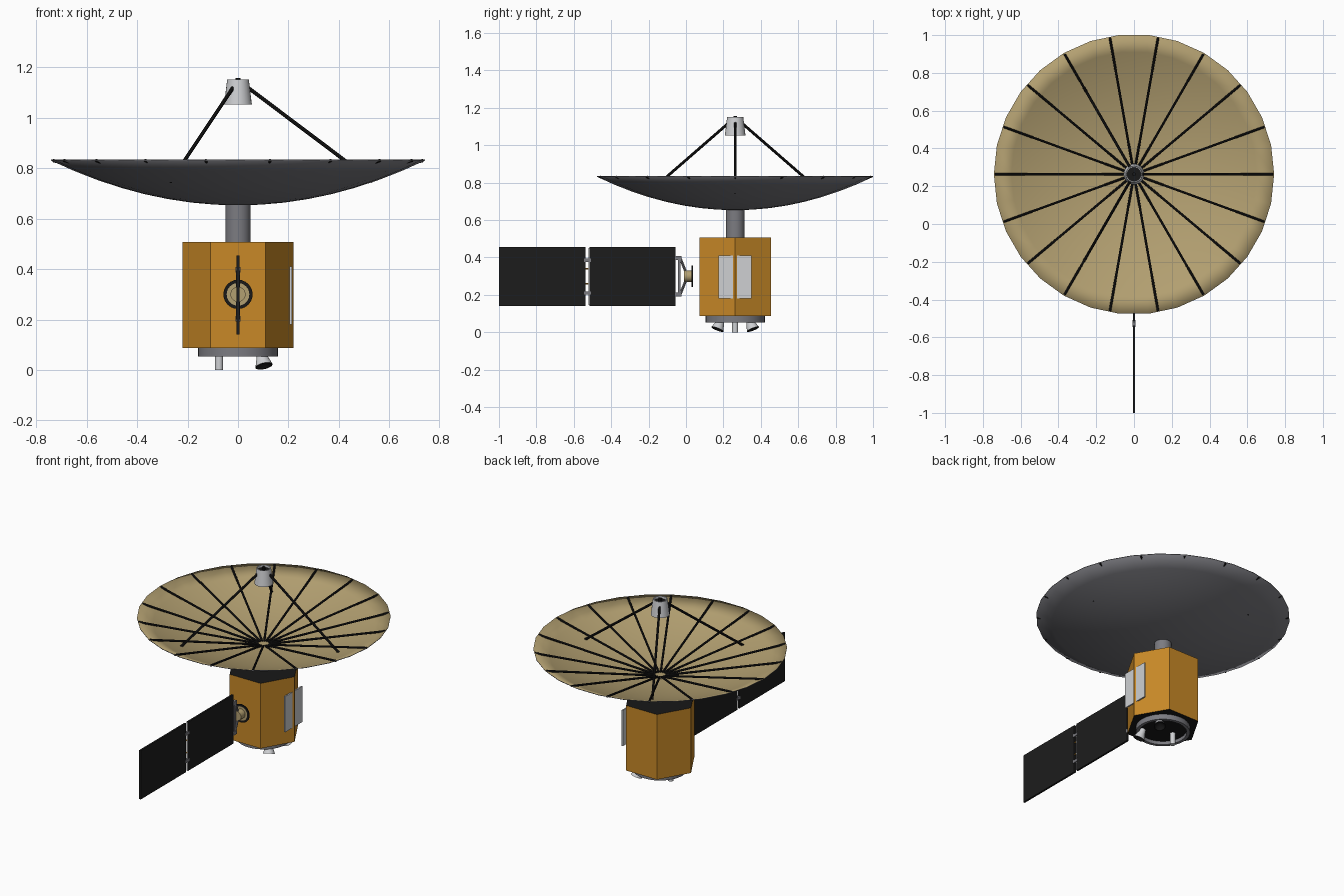
import bpy, bmesh
from math import sin, cos, pi, radians
from mathutils import Vector, Matrix

cube = bpy.data.objects.get("Cube")
if cube:
    bpy.data.objects.remove(cube)


def material(name, r, g, b):
    m = bpy.data.materials.new(name)
    m.use_nodes = True
    m.diffuse_color = (r, g, b, 1)
    m.node_tree.nodes["Principled BSDF"].inputs["Base Color"].default_value = (r, g, b, 1)
    return m


GOLD = material("gold foil", 0.58, 0.25, 0.02)
TAN = material("tan mesh", 0.45, 0.35, 0.165)
WHITE = material("white paint", 0.62, 0.63, 0.65)
GREY = material("grey metal", 0.2, 0.2, 0.22)
BLACK = material("black", 0.009, 0.009, 0.009)
PANEL = material("solar cell black", 0.0115, 0.0115, 0.0115)

AXIS_Y = 0.263                     # vertical axis of the craft
AXIS = Vector((0, AXIS_Y, 0))


def finish(name, bm, mats, rule=None, smooth=None):
    """Turn a bmesh into an object; rule(face) picks the material slot."""
    bmesh.ops.recalc_face_normals(bm, faces=bm.faces)
    bm.normal_update()
    for f in bm.faces:
        f.material_index = int(rule(f)) if rule else 0
    me = bpy.data.meshes.new(name)
    bm.to_mesh(me)
    bm.free()
    for m in mats:
        me.materials.append(m)
    if smooth:
        me.shade_smooth()
        me.set_sharp_from_angle(angle=radians(smooth))
    ob = bpy.data.objects.new(name, me)
    bpy.context.collection.objects.link(ob)
    return ob


def lathe(name, profile, segs, mats, rule=None, smooth=40, at=AXIS, direction=(0, 0, 1)):
    """Revolve (radius, height) points about an axis."""
    bm = bmesh.new()
    rings = [[bm.verts.new((r * cos(2 * pi * i / segs), r * sin(2 * pi * i / segs), z))
              for i in range(segs)] for r, z in profile]
    for a, b in zip(rings, rings[1:]):
        for i in range(segs):
            j = (i + 1) % segs
            bm.faces.new((a[i], a[j], b[j], b[i]))
    bmesh.ops.remove_doubles(bm, verts=bm.verts, dist=1e-5)
    ob = finish(name, bm, mats, rule, smooth)
    turn = Vector((0, 0, 1)).rotation_difference(Vector(direction)).to_matrix().to_4x4()
    ob.data.transform(Matrix.Translation(at) @ turn)
    return ob


def rod(name, a, b, radius, mat, segs=8):
    a, b = Vector(a), Vector(b)
    h = (b - a).length
    return lathe(name, [(0, 0), (radius, 0), (radius, h), (0, h)], segs, [mat], at=a, direction=b - a)


def box(name, lo, hi, mat):
    lo, hi = Vector(lo), Vector(hi)
    bm = bmesh.new()
    bmesh.ops.create_cube(bm, size=1)
    for v in bm.verts:
        v.co = (lo + hi) / 2 + v.co * (hi - lo)
    return finish(name, bm, [mat])


def polar(angle, radius, z):
    """Point at an angle, radius and height about the craft's axis."""
    return AXIS + Vector((radius * cos(angle), radius * sin(angle), z))


# Hexagonal body with black end plates
lathe("body", [(0, 0.087), (0.22, 0.087), (0.22, 0.507), (0, 0.507)], 6, [GOLD, BLACK],
      rule=lambda f: abs(f.normal.z) > 0.5, smooth=None)
box("side_radiator", (0.205, AXIS_Y - 0.088, 0.18), (0.214, AXIS_Y + 0.088, 0.41), WHITE)
lathe("mast", [(0.05, 0.5), (0.05, 0.66)], 24, [GREY])

# Engine ring and nozzles
lathe("engine_ring", [(0.159, 0.09), (0.159, 0.053), (0.14, 0.053), (0.14, 0.075), (0, 0.075)], 32,
      [GREY, BLACK], rule=lambda f: f.calc_center_median().length < 0.13)
rod("small_nozzle", (-0.075, AXIS_Y, 0.08), (-0.075, AXIS_Y, 0), 0.016, WHITE, 16)
TILT = radians(24)
for side in (-1, 1):
    out = Vector((sin(TILT) * 0.5, side * sin(TILT) * 0.87, -cos(TILT)))
    mouth = Vector((0.103, AXIS_Y + side * 0.095, 0.016))
    lathe("large_nozzle", [(0, -0.065), (0.017, -0.065), (0.022, -0.04), (0.035, 0),
                           (0.031, 0), (0, -0.03)], 16, [WHITE, BLACK],
          rule=lambda f: f.normal.z > 0.3 and f.calc_center_median().z > -0.03,
          at=mouth, direction=out)

# Dish: thin parabolic shell, tan inside and grey outside
RIM, DEPTH, FLOOR = 0.742, 0.178, 0.653


def dish_z(r):
    return FLOOR + DEPTH * (r / RIM) ** 2


steps = [RIM * i / 8 for i in range(9)]
lathe("dish", [(r, dish_z(r)) for r in steps] + [(r, dish_z(r) + 0.004) for r in reversed(steps)],
      30, [GREY, TAN], rule=lambda f: f.normal.z > 0.1, smooth=180)

# Straight ribs from the hub to the rim
for k in range(18):
    a = k * pi / 9
    rod("dish_rib", polar(a, 0.035, 0.664), polar(a, 0.735, 0.831), 0.0065, BLACK)

# Feed horn on three struts
lathe("feed_horn", [(0, 1.052), (0.055, 1.052), (0.043, 1.152), (0.037, 1.152), (0.037, 1.137), (0, 1.137)],
      24, [WHITE, BLACK], rule=lambda f: f.normal.z > 0.5 and f.calc_center_median().z < 1.145)
rod("feed_tip", polar(0, 0, 1.13), polar(0, 0, 1.157), 0.01, BLACK)
for k in range(3):
    a = k * 2 * pi / 3
    rod("feed_strut", polar(a, 0.03, 1.127), polar(a, 0.535, 0.747), 0.0075, BLACK)

# Two-section solar wing
for y0, y1 in ((-1, -0.537), (-0.517, -0.055)):
    box("solar_panel", (-0.006, y0, 0.14), (0.006, y1, 0.455), PANEL)
for z in (0.21, 0.385):
    box("panel_hinge", (-0.008, -0.545, z - 0.009), (0.008, -0.507, z + 0.009), GREY)
for z in (0.26, 0.34):
    rod("panel_cable", (0, -0.54, z), (0, -0.51, z), 0.004, GOLD, 6)
box("panel_edge_strip", (-0.004, -0.521, 0.145), (0.004, -0.517, 0.45), WHITE)

# Wing yoke and its drive beside the body
box("yoke_bar", (-0.006, -0.042, 0.2), (0.006, -0.03, 0.4), GREY)
for s in (-1, 1):
    box("yoke_hinge", (-0.009, -0.06, 0.3 + s * 0.097 - 0.011), (0.009, -0.024, 0.3 + s * 0.097 + 0.011), GREY)
    rod("yoke_arm", (0, -0.032, 0.3 + s * 0.1), (0, -0.004, 0.3 + s * 0.03), 0.007, GREY)
rod("drive_hub", (0, -0.012, 0.3), (0, 0.032, 0.3), 0.03, TAN, 20)
lathe("drive_disc", [(0, 0), (0.045, 0), (0.058, 0), (0.058, 0.007), (0, 0.007)], 24, [BLACK, TAN],
      rule=lambda f: f.normal.z < -0.5 and len(f.verts) == 3,
      at=Vector((0, 0.03, 0.3)), direction=(0, 1, 0))
